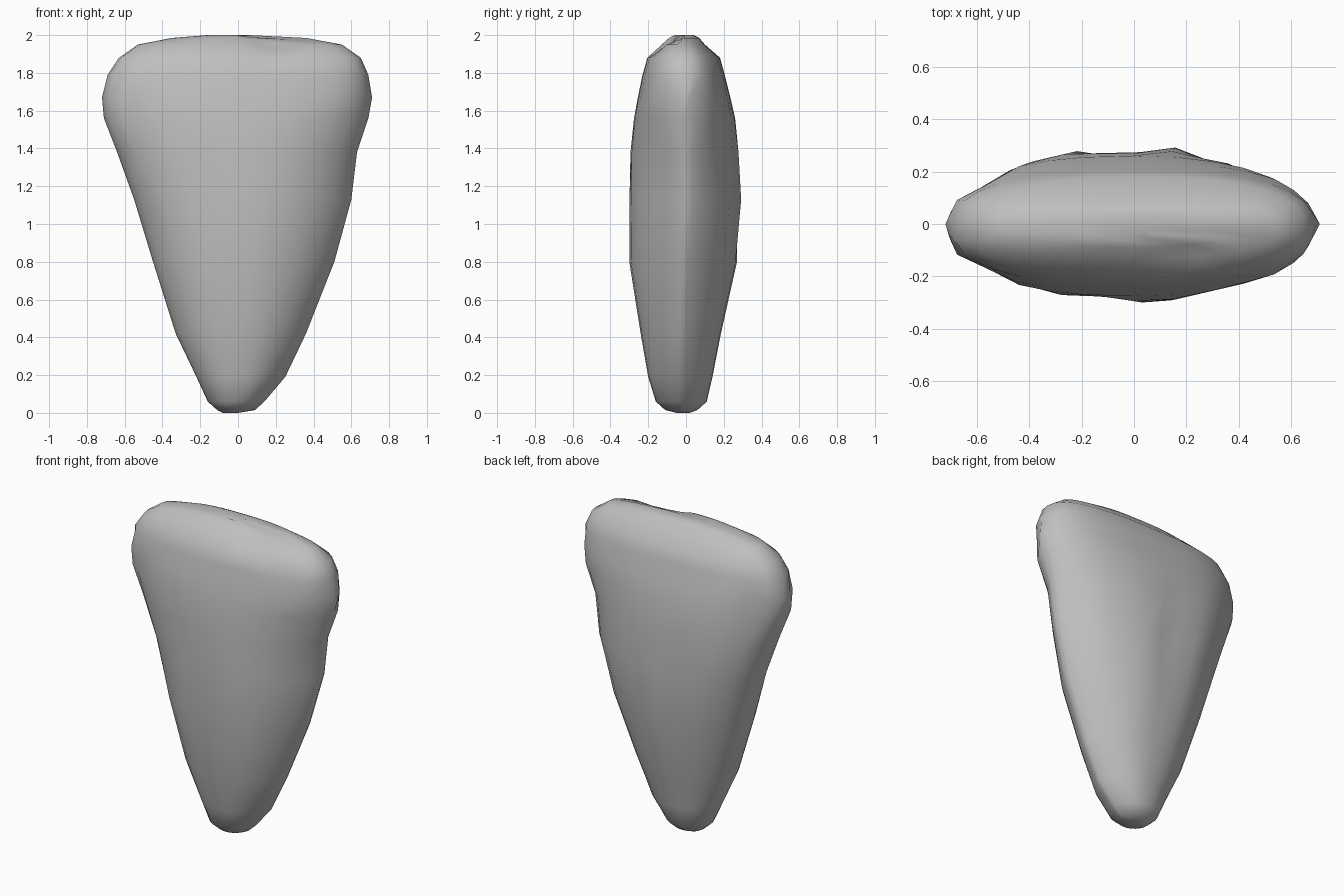
import bpy, bmesh
from math import cos, sin, pi

cube = bpy.data.objects.get("Cube")
if cube:
    bpy.data.objects.remove(cube)

# Grey stone material
mat = bpy.data.materials.new("stone grey")
mat.use_nodes = True
grey = (0.52, 0.52, 0.52, 1)
mat.diffuse_color = grey
mat.node_tree.nodes["Principled BSDF"].inputs["Base Color"].default_value = grey

# Cross-sections: z, x min, x max, y min, y max
RINGS = [
    (0.0, -0.08, 0.0, -0.05, 0.02),
    (0.015, -0.11, 0.09, -0.11, 0.06),
    (0.06, -0.16, 0.14, -0.16, 0.11),
    (0.19, -0.22, 0.25, -0.20, 0.14),
    (0.42, -0.33, 0.36, -0.24, 0.185),
    (0.80, -0.45, 0.51, -0.30, 0.27),
    (1.13, -0.55, 0.60, -0.30, 0.30),
    (1.38, -0.64, 0.63, -0.295, 0.285),
    (1.56, -0.71, 0.69, -0.275, 0.26),
    (1.67, -0.72, 0.71, -0.255, 0.235),
    (1.79, -0.69, 0.69, -0.23, 0.205),
    (1.88, -0.63, 0.65, -0.205, 0.18),
    (1.95, -0.53, 0.55, -0.13, 0.10),
    (1.985, -0.35, 0.36, -0.09, 0.07),
    (2.0, -0.16, 0.06, -0.06, 0.04),
]
# Uneven limits of the two broad faces: x, depth
BACK = [(-0.72, 0.0), (-0.68, 0.09), (-0.56, 0.15), (-0.42, 0.245), (-0.27, 0.29), (-0.07, 0.255),
        (0.15, 0.30), (0.29, 0.24), (0.44, 0.22), (0.56, 0.17), (0.66, 0.09), (0.71, 0.0)]
FRONT = [(-0.72, 0.0), (-0.69, 0.11), (-0.5, 0.2), (-0.36, 0.28), (-0.27, 0.29), (-0.14, 0.27),
         (0.03, 0.30), (0.13, 0.295), (0.28, 0.26), (0.44, 0.24), (0.56, 0.19), (0.65, 0.115), (0.71, 0.0)]
# Bevel of each lower corner, counter-clockwise from the back left
BEVELS = [1.4, 0.95, 1.15, 1.5]
SIDES = 32


def soften(v, power):
    return (1 if v >= 0 else -1) * abs(v) ** power


def limit(points, x):
    for (xa, da), (xb, db) in zip(points, points[1:]):
        if xa <= x <= xb:
            return da + (db - da) * (x - xa) / (xb - xa)
    return 0


# Tapered stone: bevelled sections below, fuller rounded ones at the top
bm = bmesh.new()
loops = []
for z, x0, x1, y0, y1 in RINGS:
    full = min(max((z - 1.3) / 0.4, 0), 1)
    loop = []
    for i in range(SIDES):
        a = 2 * pi * i / SIDES
        bevel = BEVELS[i * 4 // SIDES]
        power_y = bevel + (0.8 - bevel) * full
        x = (x0 + x1) / 2 + soften(cos(a), 0.9 - 0.1 * full) * (x1 - x0) / 2
        y = (y0 + y1) / 2 + soften(sin(a), power_y) * (y1 - y0) / 2
        y = min(max(y, -limit(FRONT, x)), limit(BACK, x))
        # Chipped dip along the front of the top edge
        chipped = z > 1.9 and i > SIDES / 2
        dip = 0.04 * max(0, 1 - abs(x - 0.2) / 0.2) if chipped else 0
        loop.append(bm.verts.new((x, y, z - dip)))
    loops.append(loop)
for low, high in zip(loops, loops[1:]):
    for i in range(SIDES):
        j = (i + 1) % SIDES
        bm.faces.new((low[i], low[j], high[j], high[i]))
bm.faces.new(loops[0][::-1])
bm.faces.new(loops[-1])
for face in bm.faces:
    face.smooth = True

mesh = bpy.data.meshes.new("tapered_stone")
bm.to_mesh(mesh)
bm.free()
mesh.materials.append(mat)
stone = bpy.data.objects.new("tapered_stone", mesh)
bpy.context.collection.objects.link(stone)
